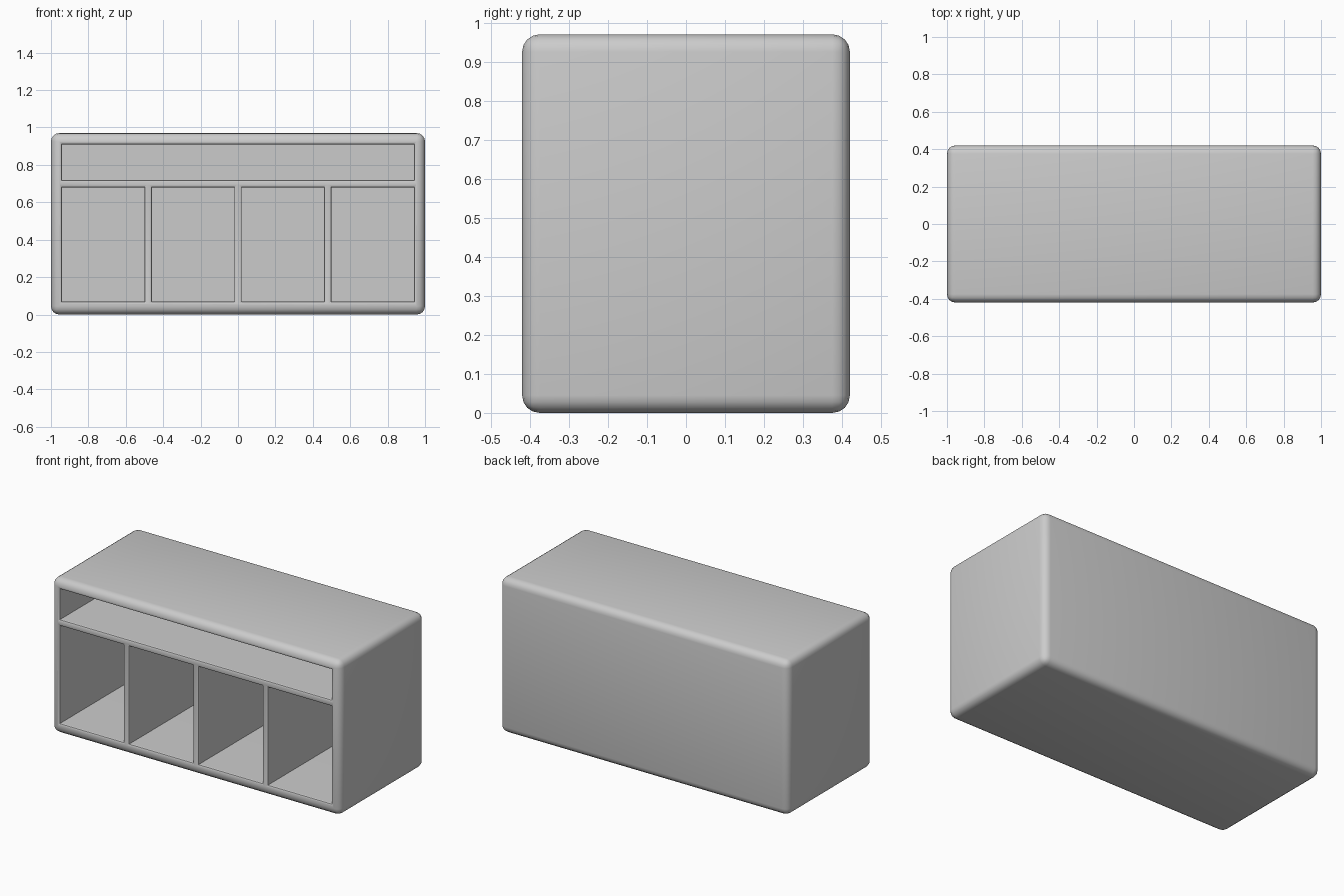
import bpy, bmesh, math

if "Cube" in bpy.data.objects:
    bpy.data.objects.remove(bpy.data.objects["Cube"])

HW, HD, H = 1.0, 0.42, 0.97      # half width, half depth, height
BACK = 0.36                      # inner face of the back panel
RIM = 0.012                      # rounding of the opening rims


def make_object(name, bm):
    bmesh.ops.recalc_face_normals(bm, faces=bm.faces)
    me = bpy.data.meshes.new(name)
    bm.to_mesh(me)
    bm.free()
    ob = bpy.data.objects.new(name, me)
    bpy.context.collection.objects.link(ob)
    return ob


def add_pocket(bm, x0, x1, z0, z1):
    """Box-shaped pocket whose front flares out with a quarter round."""
    steps = [(-HD - 0.05, RIM)]
    for i in range(5):
        a = math.radians(90 * i / 4)
        steps.append((-HD + RIM * math.sin(a), RIM * (1 - math.sin(math.acos(1 - math.sin(a))))))
    steps.append((BACK, 0.0))
    loops = [[bm.verts.new(p) for p in ((x0 - o, y, z0 - o), (x1 + o, y, z0 - o),
                                        (x1 + o, y, z1 + o), (x0 - o, y, z1 + o))]
             for y, o in steps]
    for a, b in zip(loops, loops[1:]):
        for i in range(4):
            j = (i + 1) % 4
            bm.faces.new((a[i], a[j], b[j], b[i]))
    bm.faces.new(loops[0])
    bm.faces.new(loops[-1])


# Cabinet body: rounded block
bm = bmesh.new()
bmesh.ops.create_cube(bm, size=1)
for v in bm.verts:
    v.co = (v.co.x * 2 * HW, v.co.y * 2 * HD, (v.co.z + 0.5) * H)
bmesh.ops.bevel(bm, geom=bm.edges[:], offset=0.045, segments=4, profile=0.5, affect='EDGES')
body = make_object("cabinet_body", bm)

# Four cubbies below and one long shelf opening above
bm = bmesh.new()
for cx in (-0.72, -0.24, 0.24, 0.72):
    x0 = -0.94 if cx < -0.5 else cx - 0.22
    x1 = 0.94 if cx > 0.5 else cx + 0.22
    add_pocket(bm, x0, x1, 0.07, 0.68)
add_pocket(bm, -0.94, 0.94, 0.72, 0.91)
cutter = make_object("opening_cutter", bm)

mod = body.modifiers.new("openings", 'BOOLEAN')
mod.operation = 'DIFFERENCE'
mod.solver = 'EXACT'
mod.object = cutter
bpy.context.view_layer.objects.active = body
body.select_set(True)
bpy.ops.object.modifier_apply(modifier=mod.name)
bpy.data.objects.remove(cutter)

# Smooth rounded edges, crisp inner corners
bpy.ops.object.shade_smooth_by_angle(angle=math.radians(35))
